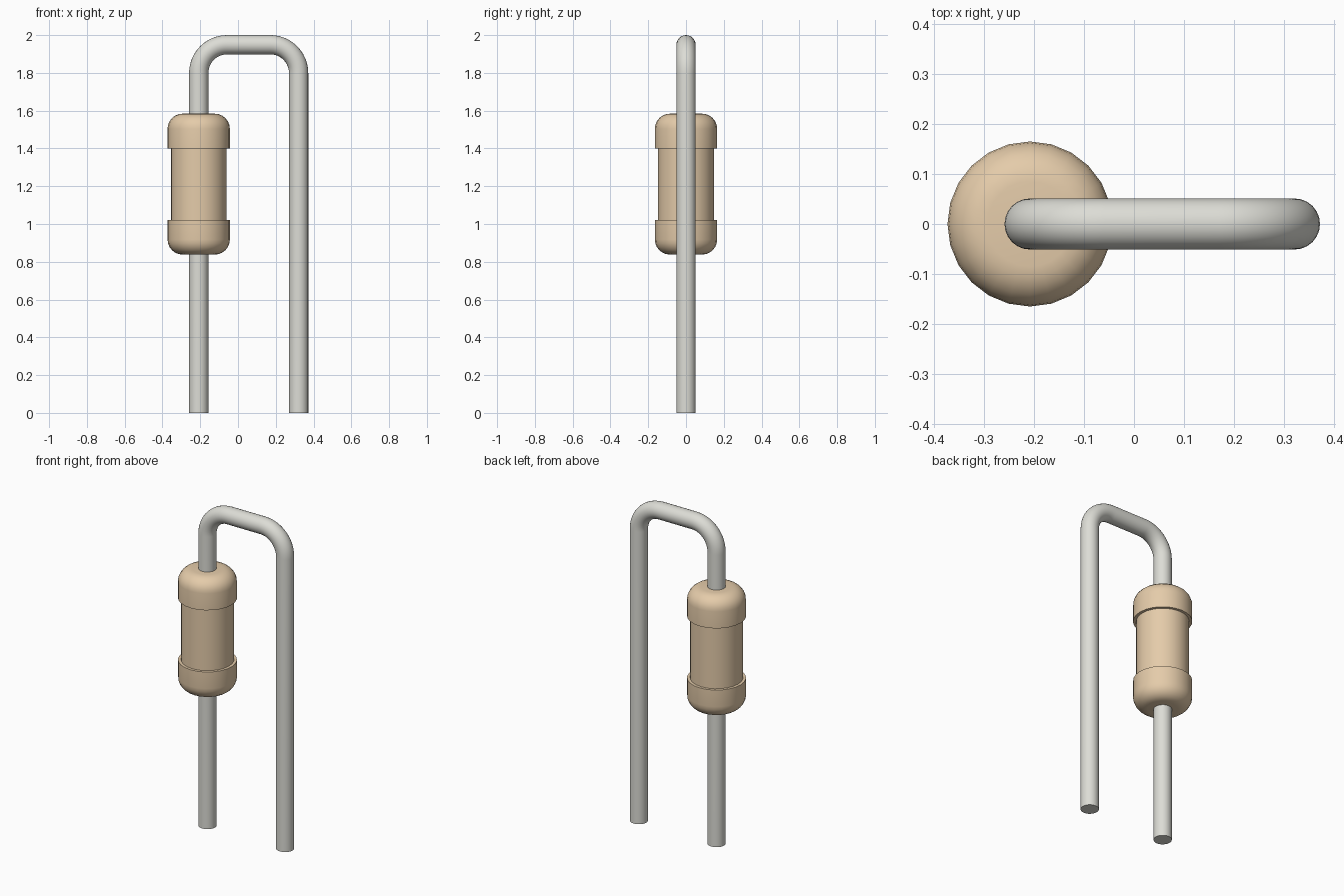
import bpy, bmesh
from math import sin, cos, pi, radians
from mathutils import Vector

if "Cube" in bpy.data.objects:
    bpy.data.objects.remove(bpy.data.objects["Cube"])

SIDES = 24
LEFT, RIGHT = -0.208, 0.321   # wire leg centres
WIRE_R, BEND_R, BEND_Z = 0.051, 0.15, 1.799


def material(name, color):
    mat = bpy.data.materials.new(name)
    mat.diffuse_color = (*color, 1)
    mat.use_nodes = True
    mat.node_tree.nodes["Principled BSDF"].inputs["Base Color"].default_value = mat.diffuse_color
    return mat


def skin(name, rings, mat):
    """Join rings of points into a capped, smooth shaded tube."""
    bm = bmesh.new()
    loops = [[bm.verts.new(p) for p in ring] for ring in rings]
    for a, b in zip(loops, loops[1:]):
        for i in range(SIDES):
            j = (i + 1) % SIDES
            bm.faces.new((a[i], a[j], b[j], b[i]))
    bm.faces.new(loops[0])
    bm.faces.new(loops[-1])
    bmesh.ops.recalc_face_normals(bm, faces=bm.faces)
    mesh = bpy.data.meshes.new(name)
    bm.to_mesh(mesh)
    bm.free()
    mesh.materials.append(mat)
    obj = bpy.data.objects.new(name, mesh)
    bpy.context.collection.objects.link(obj)
    bpy.ops.object.select_all(action='DESELECT')
    obj.select_set(True)
    bpy.context.view_layer.objects.active = obj
    bpy.ops.object.shade_smooth_by_angle(angle=radians(35))
    return obj


angles = [2 * pi * i / SIDES for i in range(SIDES)]

# Wire: path of (x, z, direction of the outer side), two rounded bends
path = [(LEFT, 0, pi)]
for cx, start in ((LEFT + BEND_R, pi), (RIGHT - BEND_R, pi / 2)):
    for k in range(13):
        t = start - pi / 2 * k / 12
        path.append((cx + BEND_R * cos(t), BEND_Z + BEND_R * sin(t), t))
path.append((RIGHT, 0, 0))
wire_rings = [[Vector((x + WIRE_R * cos(a) * cos(t), WIRE_R * sin(a),
                       z + WIRE_R * cos(a) * sin(t))) for a in angles]
              for x, z, t in path]
skin("wire_lead", wire_rings, material("metal", (0.72, 0.72, 0.67)))

# Body: lathed half profile (radius, height from the middle), mirrored
MID_Z, HALF, CAP_R, TUBE_R, FILLET = 1.211, 0.373, 0.165, 0.148, 0.08
half = [(TUBE_R, 0.19), (CAP_R, 0.19)]
for k in range(7):
    t = pi / 2 * k / 6
    half.append((CAP_R - FILLET + FILLET * cos(t), HALF - FILLET + FILLET * sin(t)))
profile = [(r, -h) for r, h in reversed(half)] + half
body_rings = [[Vector((LEFT + r * cos(a), r * sin(a), MID_Z + h)) for a in angles]
              for r, h in profile]
skin("resistor_body", body_rings, material("tan_ceramic", (0.78, 0.60, 0.40)))
